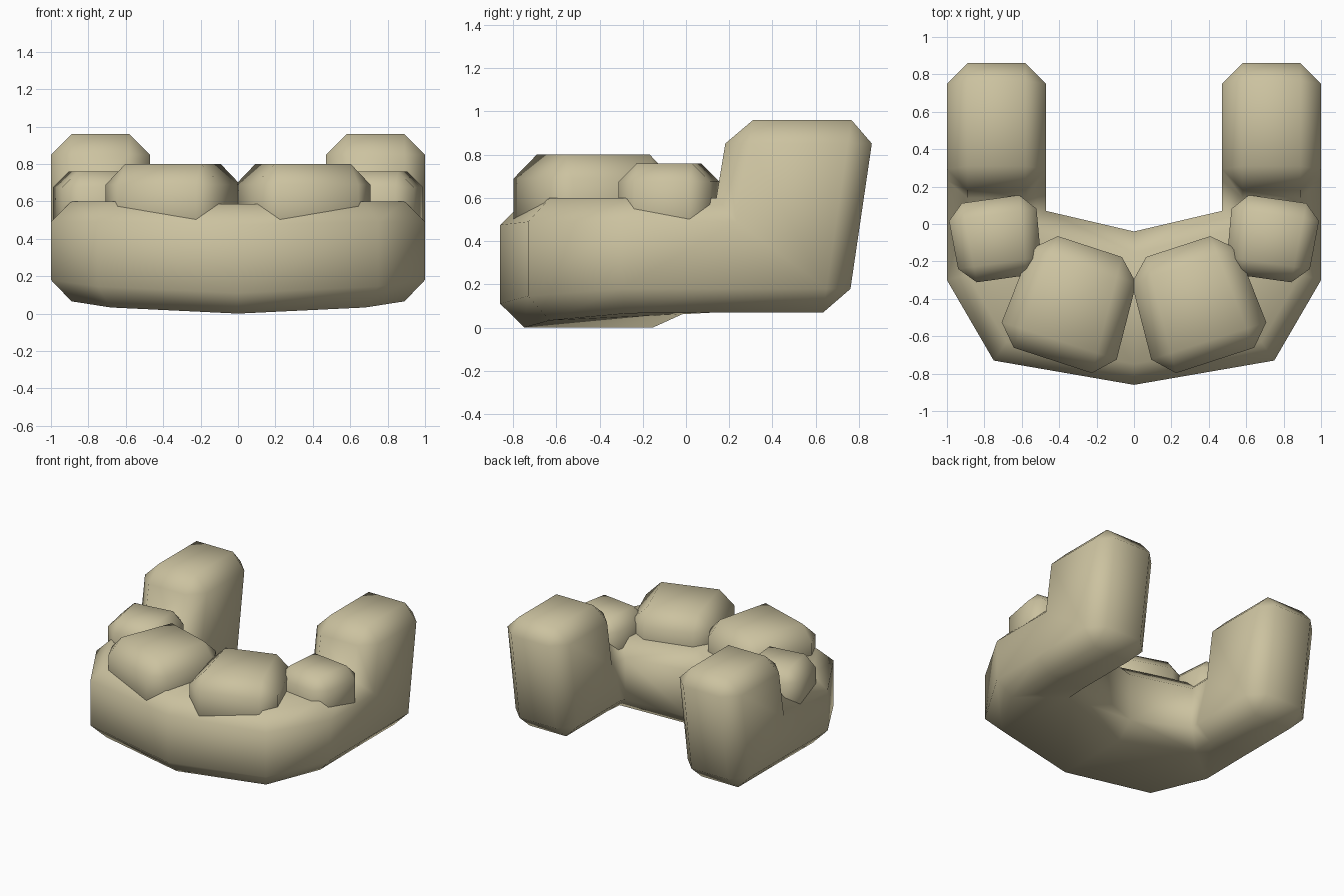
import bpy, bmesh, math

if "Cube" in bpy.data.objects:
    bpy.data.objects.remove(bpy.data.objects["Cube"])

mat = bpy.data.materials.new("bone tan")
mat.diffuse_color = (0.60, 0.54, 0.35, 1)
mat.use_nodes = True
mat.node_tree.nodes["Principled BSDF"].inputs["Base Color"].default_value = mat.diffuse_color


def finish(name, bm):
    bmesh.ops.recalc_face_normals(bm, faces=bm.faces)
    me = bpy.data.meshes.new(name)
    bm.to_mesh(me)
    bm.free()
    me.materials.append(mat)
    ob = bpy.data.objects.new(name, me)
    bpy.context.collection.objects.link(ob)
    bpy.ops.object.select_all(action='DESELECT')
    ob.select_set(True)
    bpy.context.view_layer.objects.active = ob
    bpy.ops.object.shade_smooth_by_angle(angle=math.radians(62))
    return ob


def chamfer(bm, edges, width):
    bmesh.ops.bevel(bm, geom=edges, offset=width, offset_type='OFFSET',
                    segments=1, profile=0.5, affect='EDGES', clamp_overlap=False)


# Jaw bone: right half cage, chamfered along its long edges, then mirrored
bm = bmesh.new()
V = lambda x, y, z: bm.verts.new((x, y, z))
outer_low = [V(0, -.86, 0), V(.75, -.73, .035), V(1, -.30, .07), V(1, .14, .07), V(1, .745, .07)]
outer_top = [V(0, -.86, .585), V(.75, -.73, .60), V(1, -.30, .60), V(1, .14, .60)]
inner_low = [V(0, -.04, 0), V(.47, .07, .06), V(.47, .14, .07), V(.47, .745, .07)]
inner_top = [V(0, -.04, .585), V(.47, .07, .60), V(.47, .14, .60)]
ramus_out = [V(1, .20, .96), V(1, .876, .96)]
ramus_in = [V(.47, .20, .96), V(.47, .876, .96)]
F = bm.faces.new
ol, ot, il, it, ro, ri = outer_low, outer_top, inner_low, inner_top, ramus_out, ramus_in
for i in range(3):                                   # outer wall
    F((ol[i], ol[i + 1], ot[i + 1], ot[i]))
for i in range(2):                                   # inner wall
    F((il[i], il[i + 1], it[i + 1], it[i]))
for o, n in ((ol, il), (ot, it)):                    # underside and top
    F((o[0], o[1], n[1], n[0]))
    F((o[1], o[2], n[1]))
    F((o[2], o[3], n[2], n[1]))
F((ol[3], ol[4], il[3], il[2]))
F((ol[3], ol[4], ro[1], ro[0], ot[3]))               # upright back block
F((il[2], il[3], ri[1], ri[0], it[2]))
F((ot[3], ro[0], ri[0], it[2]))
F((ro[0], ro[1], ri[1], ri[0]))
F((ro[1], ol[4], il[3], ri[1]))
bmesh.ops.recalc_face_normals(bm, faces=bm.faces)
rails = [ol + [ro[1], ro[0]] + ot[::-1], il + [ri[1], ri[0]] + it[::-1],
         [ro[0], ri[0]], [ro[1], ri[1]], [ol[4], il[3]]]
edges = [bm.edges.get((a, b)) for r in rails for a, b in zip(r, r[1:])]
chamfer(bm, edges, 0.11)
for v in bm.verts:
    if abs(v.co.x) < 0.02:
        v.co.x = 0
jaw = finish("jaw_bone", bm)
mirror = jaw.modifiers.new("mirror", 'MIRROR')
mirror.use_clip = True
mirror.merge_threshold = 0.002


# Teeth: chamfered tapered blocks
def tooth(name, side, x, y, front_w, back_w, depth, z0, z1, turn, width):
    bm = bmesh.new()
    bmesh.ops.create_cube(bm, size=1)
    for v in bm.verts:
        v.co.x *= front_w if v.co.y < 0 else back_w
        v.co.y *= depth
        v.co.z = z1 if v.co.z > 0 else z0
    chamfer(bm, bm.edges[:], width)
    ob = finish(name, bm)
    ob.location = (side * x, y, 0)
    ob.rotation_euler.z = side * math.radians(turn)


for s, label in ((-1, "left"), (1, "right")):
    tooth("front_tooth_" + label, s, .335, -.425, .66, .58, .64, .36, .80, 18, .11)
    tooth("side_tooth_" + label, s, .737, -.08, .44, .48, .43, .36, .76, -8, .085)
